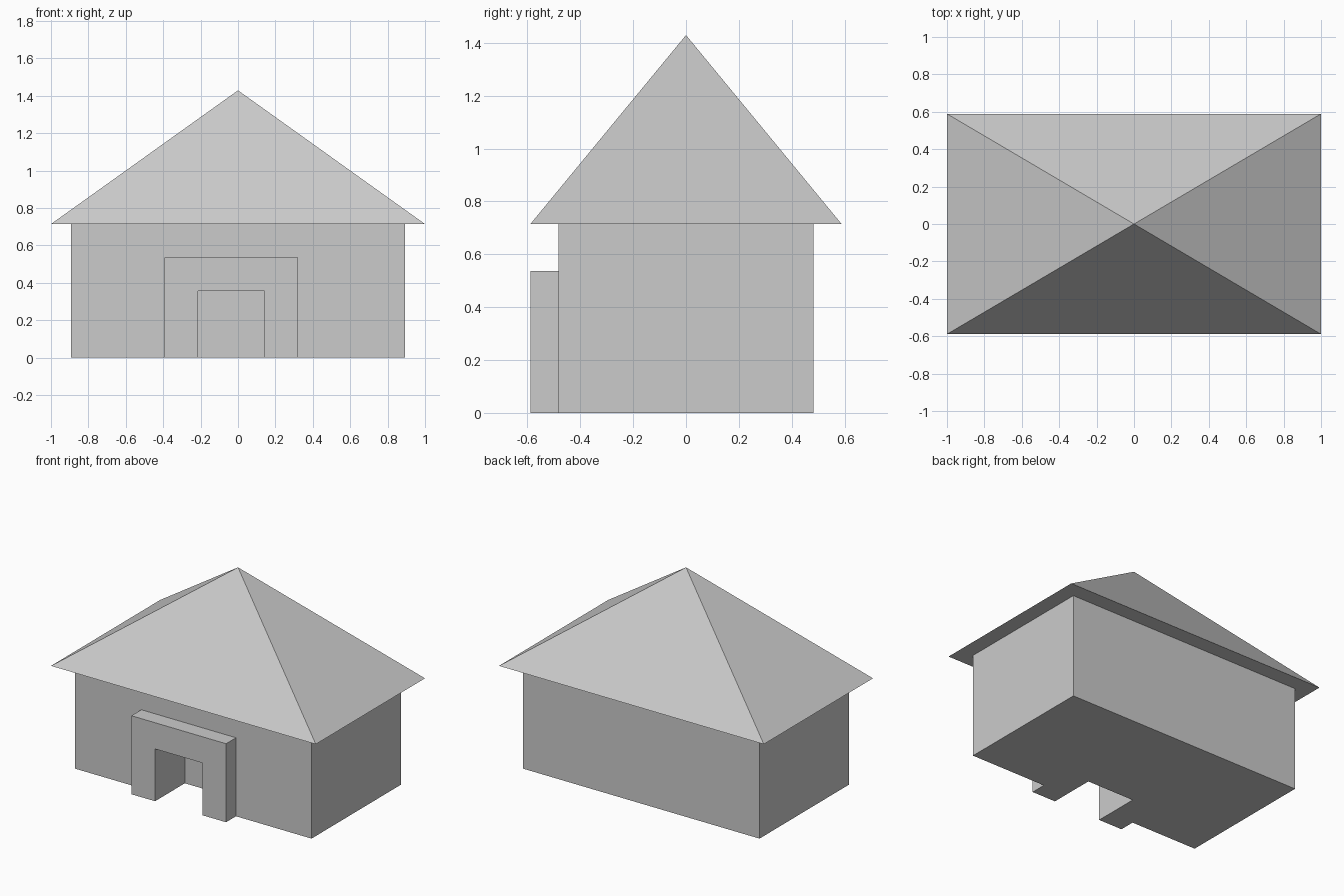
import bpy

if "Cube" in bpy.data.objects:
    bpy.data.objects.remove(bpy.data.objects["Cube"], do_unlink=True)

# One flat colour for everything
grey = bpy.data.materials.new("light_grey")
grey.use_nodes = True
grey.diffuse_color = (0.6, 0.6, 0.6, 1)
grey.node_tree.nodes["Principled BSDF"].inputs["Base Color"].default_value = (0.6, 0.6, 0.6, 1)


def add_object(name, verts, faces):
    mesh = bpy.data.meshes.new(name)
    mesh.from_pydata(verts, [], faces)
    mesh.materials.append(grey)
    obj = bpy.data.objects.new(name, mesh)
    bpy.context.collection.objects.link(obj)
    return obj


def extrude_profile(name, profile, y_front, y_back):
    """Extrude an anticlockwise (x, z) outline from front to back."""
    n = len(profile)
    verts = [(x, y, z) for y in (y_front, y_back) for x, z in profile]
    faces = [tuple(range(n)), tuple(reversed(range(n, 2 * n)))]
    faces += [(i, i + n, (i + 1) % n + n, (i + 1) % n) for i in range(n)]
    return add_object(name, verts, faces)


def rectangle(left, right, bottom, top):
    return [(left, bottom), (right, bottom), (right, top), (left, top)]


wall_x, wall_y, wall_top = 0.893, 0.482, 0.714
eave_x, eave_y, apex = 1.0, 0.589, 1.429
door_left, door_right, door_top = -0.214, 0.143, 0.357
frame_width, frame_top = 0.179, 0.536
recess_back = -0.268

# House body with the doorway recess cut out of the front
house_body = extrude_profile("house_body", rectangle(-wall_x, wall_x, 0, wall_top),
                             -wall_y, wall_y)
cutter = extrude_profile("doorway_cutter", rectangle(door_left, door_right, -0.1, door_top),
                         -0.7, recess_back)
cutter.hide_render = True
cut = house_body.modifiers.new("doorway", 'BOOLEAN')
cut.operation = 'DIFFERENCE'
cut.solver = 'EXACT'
cut.object = cutter
bpy.context.view_layer.objects.active = house_body
bpy.ops.object.modifier_apply(modifier=cut.name)
bpy.data.objects.remove(cutter, do_unlink=True)

# Door surround standing proud of the front wall
outer_left, outer_right = door_left - frame_width, door_right + frame_width
extrude_profile("door_surround", [
    (outer_left, 0), (door_left, 0), (door_left, door_top), (door_right, door_top),
    (door_right, 0), (outer_right, 0), (outer_right, frame_top), (outer_left, frame_top),
], -eave_y, -wall_y)

# Pyramid roof with overhanging eaves
add_object("roof", [(-eave_x, -eave_y, wall_top), (eave_x, -eave_y, wall_top),
                    (eave_x, eave_y, wall_top), (-eave_x, eave_y, wall_top), (0, 0, apex)],
           [(3, 2, 1, 0)] + [(i, (i + 1) % 4, 4) for i in range(4)])
